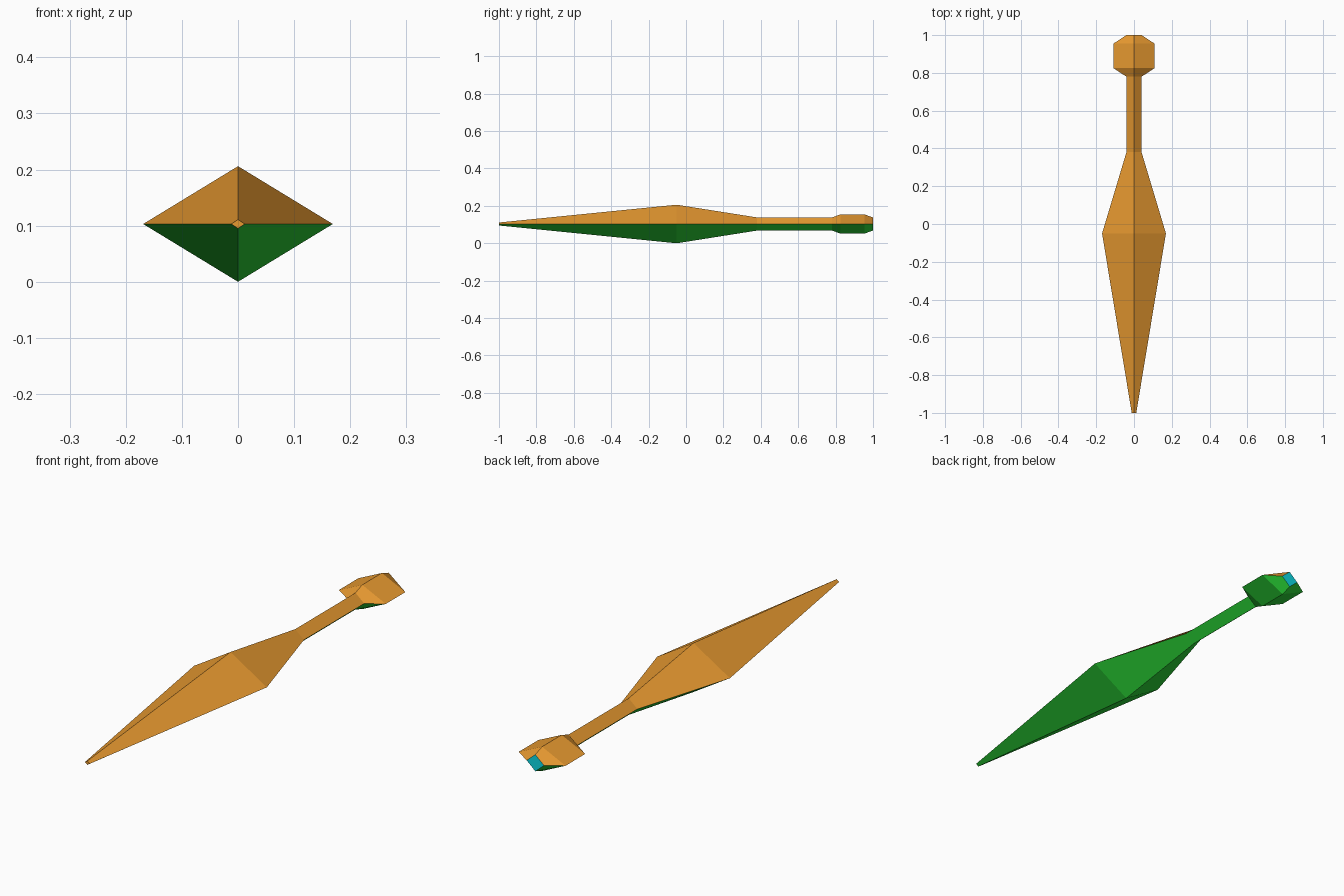
import bpy, bmesh

if "Cube" in bpy.data.objects:
    bpy.data.objects.remove(bpy.data.objects["Cube"])

MID_Z = 0.103  # height of the centre line


def material(name, color):
    m = bpy.data.materials.new(name)
    m.diffuse_color = (*color, 1)
    m.use_nodes = True
    m.node_tree.nodes["Principled BSDF"].inputs["Base Color"].default_value = m.diffuse_color
    return m


MATS = [material("warm orange", (0.80, 0.32, 0.03)),
        material("leaf green", (0.024, 0.70, 0.038)),
        material("teal", (0.004, 0.70, 0.78))]


def loft(name, sections, cap_front=False, cap_back=False):
    """Skin diamond cross-sections given as (y, half width, half height)."""
    bm = bmesh.new()
    rings = []
    for y, w, h in sections:
        pts = [(w, 0), (0, h), (-w, 0), (0, -h)]
        rings.append([bm.verts.new((x, y, MID_Z + z)) for x, z in pts])
    for a, b in zip(rings, rings[1:]):
        for i in range(4):
            j = (i + 1) % 4
            f = bm.faces.new((a[i], b[i], b[j], a[j]))
            f.normal_update()
            # upper sides orange, lower sides green
            f.material_index = 0 if i < 2 else 1
            if (f.normal.z > 0) != (i < 2):
                f.normal_flip()
    if cap_front:
        bm.faces.new(rings[0]).material_index = 0
    if cap_back:
        bm.faces.new(rings[-1][::-1]).material_index = 2
    me = bpy.data.meshes.new(name)
    bm.to_mesh(me)
    bm.free()
    for m in MATS:
        me.materials.append(m)
    ob = bpy.data.objects.new(name, me)
    bpy.context.collection.objects.link(ob)
    return ob


# Kite-shaped blade with a blunt tip
loft("blade", [(-1, 0.012, 0.008), (-0.05, 0.169, 0.103), (0.38, 0.04, 0.035)],
     cap_front=True)
# Slim grip
loft("handle", [(0.38, 0.04, 0.035), (0.78, 0.04, 0.035)])
# Wide faceted end knob
loft("pommel", [(0.78, 0.04, 0.035), (0.825, 0.109, 0.051),
                (0.955, 0.109, 0.051), (1, 0.04, 0.035)], cap_back=True)
